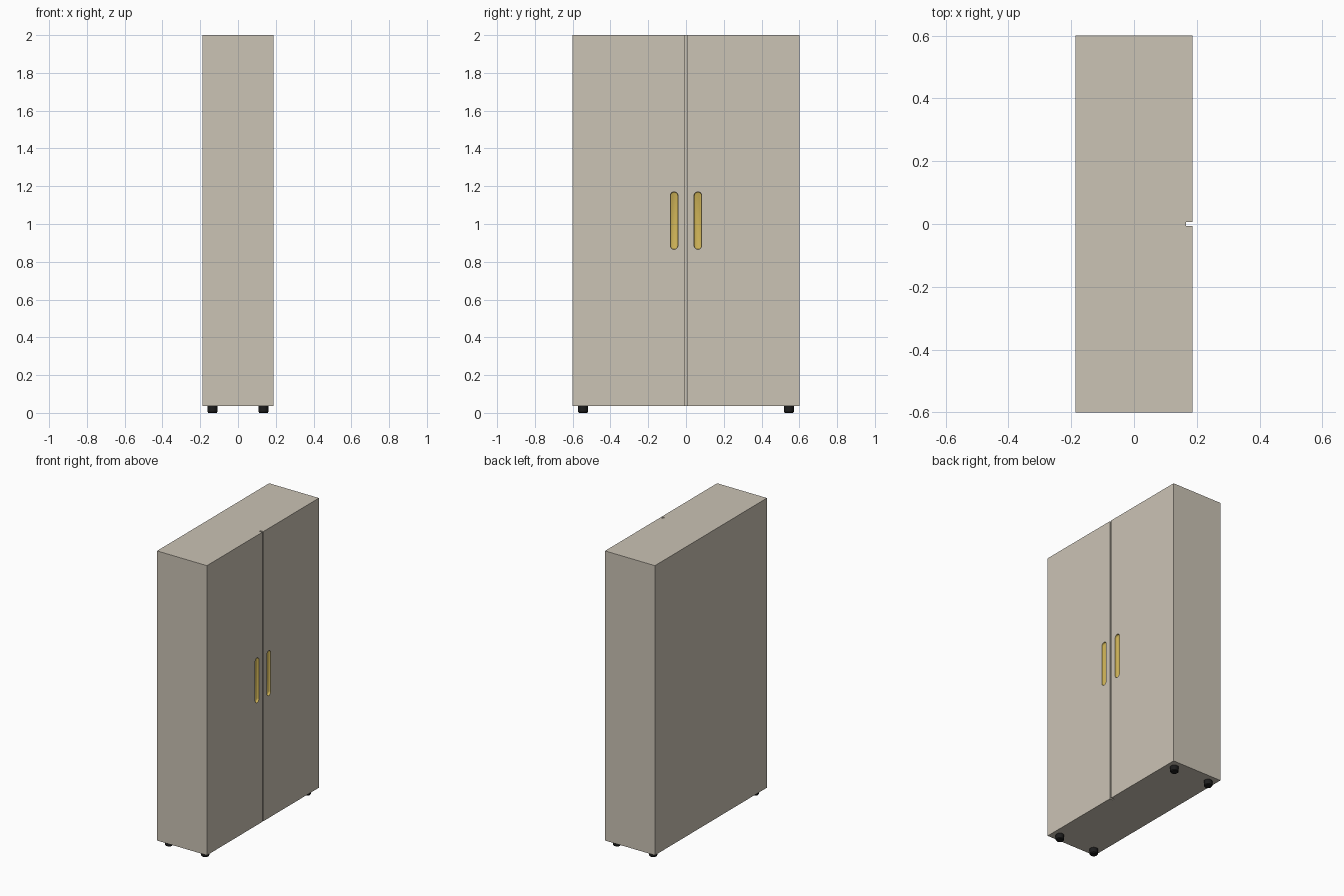
import bpy, bmesh, math

if "Cube" in bpy.data.objects:
    bpy.data.objects.remove(bpy.data.objects["Cube"])

HX, HY, Z0, Z1 = 0.187, 0.6, 0.037, 2.0
GAP, DOOR = 0.006, 0.022        # half width and depth of the door gap


def material(name, rgb):
    m = bpy.data.materials.new(name)
    m.diffuse_color = (*rgb, 1)
    m.use_nodes = True
    m.node_tree.nodes["Principled BSDF"].inputs["Base Color"].default_value = m.diffuse_color
    return m


BEIGE = material("warm beige", (0.597, 0.547, 0.462))
GOLD = material("brass gold", (0.61, 0.445, 0.095))
BLACK = material("black rubber", (0.012, 0.012, 0.012))


def loft(name, rings, mats, index=0):
    """Closed solid through rings that have equal point counts."""
    bm = bmesh.new()
    loops = [[bm.verts.new(p) for p in ring] for ring in rings]
    n = len(loops[0])
    for a, b in zip(loops, loops[1:]):
        for i in range(n):
            j = (i + 1) % n
            bm.faces.new((a[i], a[j], b[j], b[i]))
    bm.faces.new(loops[0])
    bm.faces.new(loops[-1])
    bmesh.ops.recalc_face_normals(bm, faces=bm.faces)
    for f in bm.faces:
        f.material_index = index
    me = bpy.data.meshes.new(name)
    bm.to_mesh(me)
    bm.free()
    for m in mats:
        me.materials.append(m)
    ob = bpy.data.objects.new(name, me)
    bpy.context.collection.objects.link(ob)
    return ob


def smooth(ob):
    bpy.ops.object.select_all(action='DESELECT')
    ob.select_set(True)
    bpy.context.view_layer.objects.active = ob
    bpy.ops.object.shade_smooth_by_angle(angle=math.radians(35))


# Cabinet: plan outline with the gap between the two doors, extruded upwards
plan = [(-HX, -HY), (HX, -HY), (HX, -GAP), (HX - DOOR, -GAP),
        (HX - DOOR, GAP), (HX, GAP), (HX, HY), (-HX, HY)]
cabinet = loft("cabinet", [[(x, y, z) for x, y in plan] for z in (Z0, Z1)],
               [BEIGE, GOLD])


# Recessed brass grips, one per door
def capsule(x, yc, r, zc=1.018, half=0.132, seg=12):
    pts = []
    for end in (0, 1):
        for i in range(seg + 1):
            a = math.pi * (end + i / seg)
            pts.append((x, yc + r * math.cos(a),
                        zc + (half if end == 0 else -half) + r * math.sin(a)))
    return pts


for side, label in ((-1, "left"), (1, "right")):
    y = side * 0.063
    cutter = loft(label + "_grip_cutter",
                  [capsule(HX + 0.02, y, 0.020), capsule(HX - 0.010, y, 0.020),
                   capsule(HX - 0.013, y, 0.0185), capsule(HX - 0.015, y, 0.015)],
                  [BEIGE, GOLD], 1)
    cutter.hide_render = True
    mod = cabinet.modifiers.new(label + "_grip", 'BOOLEAN')
    mod.operation = 'DIFFERENCE'
    mod.solver = 'EXACT'
    mod.object = cutter
    bpy.context.view_layer.objects.active = cabinet
    bpy.ops.object.modifier_apply(modifier=mod.name)
    bpy.data.objects.remove(cutter)
smooth(cabinet)

# Four round feet with softened lower edge
for sx, xn in ((-1, "back"), (1, "front")):
    for sy, yn in ((-1, "left"), (1, "right")):
        rings = [[(sx * 0.135 + r * math.cos(math.tau * i / 24),
                   sy * 0.545 + r * math.sin(math.tau * i / 24), z)
                  for i in range(24)]
                 for r, z in ((0.022, 0), (0.026, 0.005), (0.026, Z0 + 0.001))]
        smooth(loft(f"{xn}_{yn}_foot", rings, [BLACK]))
